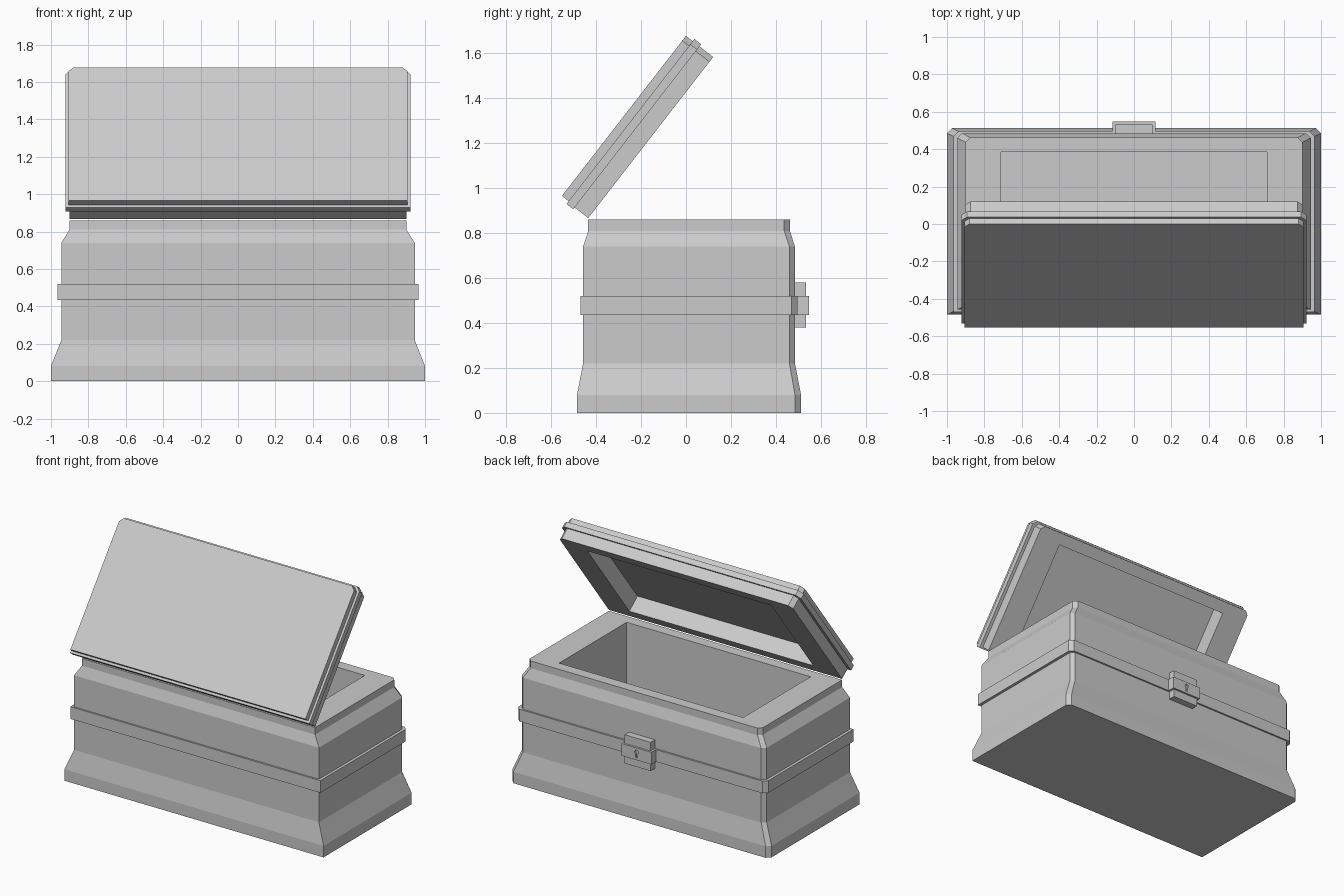
import bpy, bmesh, math
from mathutils import Matrix

if "Cube" in bpy.data.objects:
    bpy.data.objects.remove(bpy.data.objects["Cube"])


def loft(name, rings, tube=False):
    """Stack outlines (z, half width, back y, front y, front corner chamfer)."""
    bm = bmesh.new()
    loops = []
    for z, w, yb, yf, c in rings:
        pts = [(-w, yb), (w, yb), (w, yf - c), (w - c, yf), (c - w, yf), (-w, yf - c)]
        loops.append([bm.verts.new((x, y, z)) for x, y in pts])
    pairs = list(zip(loops, loops[1:]))
    if tube:
        pairs.append((loops[-1], loops[0]))
    else:
        bm.faces.new(loops[0])
        bm.faces.new(loops[-1])
    for a, b in pairs:
        for i in range(6):
            j = (i + 1) % 6
            bm.faces.new((a[i], a[j], b[j], b[i]))
    return finish(name, bm)


def finish(name, bm):
    bmesh.ops.recalc_face_normals(bm, faces=bm.faces)
    mesh = bpy.data.meshes.new(name)
    bm.to_mesh(mesh)
    bm.free()
    ob = bpy.data.objects.new(name, mesh)
    bpy.context.collection.objects.link(ob)
    return ob


def box(name, lo, hi):
    bm = bmesh.new()
    bmesh.ops.create_cube(bm, size=1)
    for v in bm.verts:
        v.co = [a if c < 0 else b for c, a, b in zip(v.co, lo, hi)]
    return finish(name, bm)


def cut(ob, cutter):
    """Subtract the cutter and remove it."""
    cutter.hide_render = True
    mod = ob.modifiers.new("cut", 'BOOLEAN')
    mod.operation, mod.solver, mod.object = 'DIFFERENCE', 'EXACT', cutter
    bpy.context.view_layer.objects.active = ob
    bpy.ops.object.modifier_apply(modifier=mod.name)
    bpy.data.objects.remove(cutter)


# Flared chest body with a deep storage cavity
body = loft("chest_body", [
    (0.00, 1.000, -0.485, 0.512, 0.027),
    (0.08, 1.000, -0.485, 0.512, 0.027),
    (0.22, 0.945, -0.458, 0.485, 0.025),
    (0.74, 0.945, -0.458, 0.485, 0.025),
    (0.81, 0.900, -0.435, 0.462, 0.025),
    (0.86, 0.900, -0.435, 0.462, 0.025)])
cut(body, box("cavity_cutter", (-0.71, -0.36, 0.06), (0.71, 0.385, 1.0)))

# Band wrapped around the waist
outer, inner = (0.965, -0.47, 0.497, 0.027), (0.935, -0.45, 0.475, 0.025)
loft("waist_band", [(0.435, *outer), (0.52, *outer), (0.52, *inner), (0.435, *inner)], tube=True)

# Stepped lid, hollowed on its inner side, then tilted open at the hinge
lid = loft("lid", [
    (0.000, 0.900, 0.000, 0.907, 0.027),
    (0.077, 0.900, 0.000, 0.907, 0.027),
    (0.077, 0.923, -0.010, 0.919, 0.030),
    (0.115, 0.923, -0.010, 0.919, 0.030),
    (0.115, 0.907, 0.006, 0.907, 0.027),
    (0.153, 0.907, 0.006, 0.907, 0.027)])
cut(lid, box("recess_cutter", (-0.71, 0.075, -0.1), (0.71, 0.83, 0.115)))
lid.location = (0, -0.435, 0.867)
lid.rotation_euler.x = math.radians(52.2)

# Latch plate with a raised middle block
box("latch_plate", (-0.10, 0.475, 0.38), (0.10, 0.533, 0.58))
block = box("latch_block", (-0.115, 0.48, 0.435), (0.115, 0.547, 0.52))

# Keyhole sunk into the latch: round top and narrow slot
bm = bmesh.new()
place = Matrix.Translation((0, 0.547, 0.49)) @ Matrix.Rotation(math.pi / 2, 4, 'X')
bmesh.ops.create_cone(bm, cap_ends=True, segments=12, radius1=0.014, radius2=0.014,
                      depth=0.024, matrix=place)
cut(block, finish("keyhole_round_cutter", bm))
cut(block, box("keyhole_slot_cutter", (-0.007, 0.535, 0.452), (0.007, 0.56, 0.488)))
